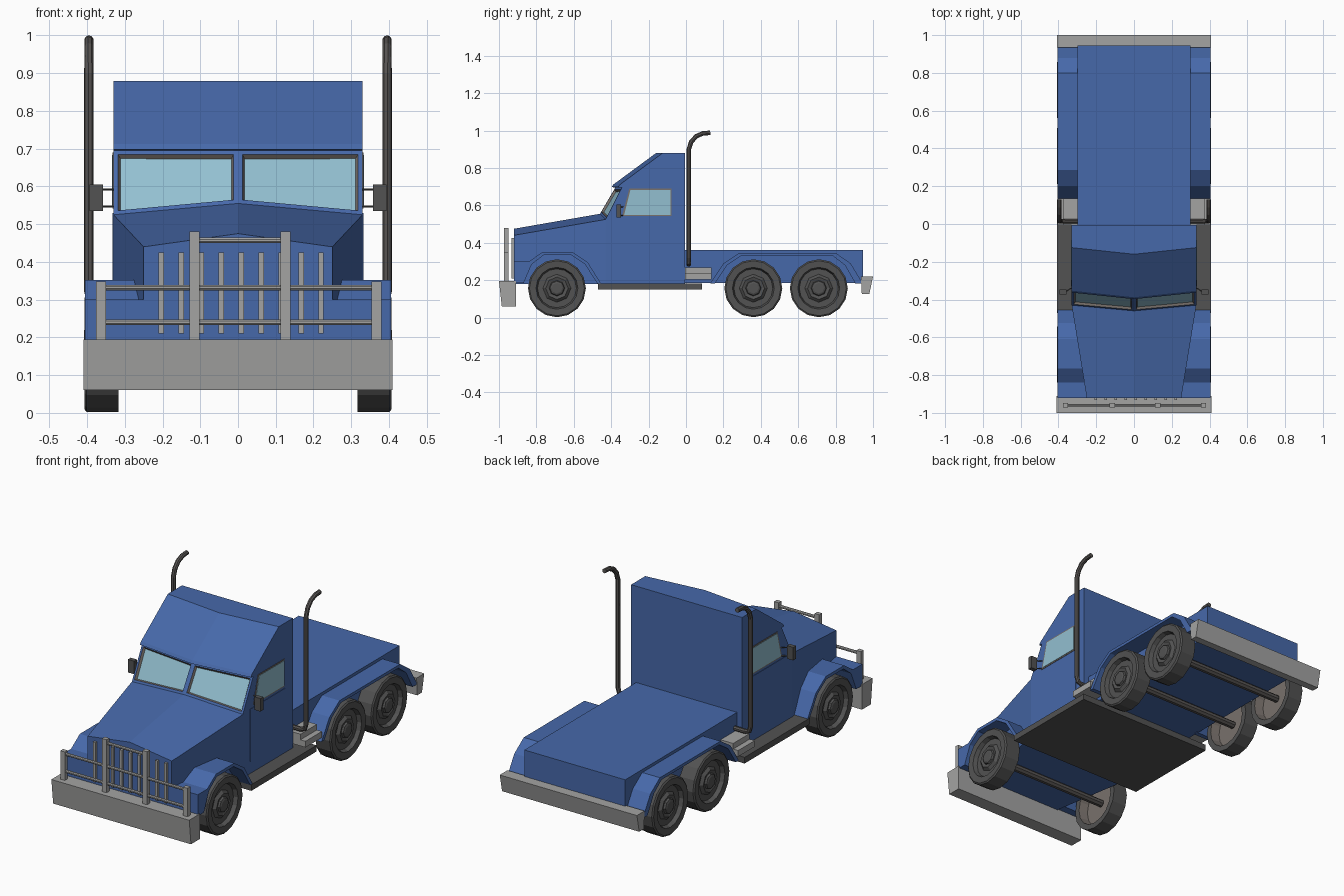
import bpy, bmesh, math
from mathutils import Vector

if "Cube" in bpy.data.objects:
    bpy.data.objects.remove(bpy.data.objects["Cube"])


def material(name, rgb):
    m = bpy.data.materials.new(name)
    m.diffuse_color = (*rgb, 1)
    m.use_nodes = True
    m.node_tree.nodes["Principled BSDF"].inputs["Base Color"].default_value = m.diffuse_color
    return m


BLUE = material("blue_paint", (0.062, 0.14, 0.40))
STEEL = material("light_steel", (0.37, 0.37, 0.365))
DARK = material("dark_rubber", (0.085, 0.085, 0.085))
PIPE = material("pipe_grey", (0.095, 0.088, 0.084))
TRIM = material("window_trim", (0.19, 0.165, 0.15))
GLASS = material("pale_glass", (0.29, 0.52, 0.63))


def finish(name, bm, *mats):
    bmesh.ops.recalc_face_normals(bm, faces=bm.faces)
    me = bpy.data.meshes.new(name)
    bm.to_mesh(me)
    bm.free()
    for m in mats:
        me.materials.append(m)
    ob = bpy.data.objects.new(name, me)
    bpy.context.collection.objects.link(ob)
    return ob


def prism(name, profile, x0, x1, mat):
    """Extrude a (y, z) outline along x."""
    bm = bmesh.new()
    a = [bm.verts.new((x0, y, z)) for y, z in profile]
    b = [bm.verts.new((x1, y, z)) for y, z in profile]
    bm.faces.new(a)
    bm.faces.new(b)
    for i in range(len(a)):
        j = (i + 1) % len(a)
        bm.faces.new((a[i], a[j], b[j], b[i]))
    return finish(name, bm, mat)


def box(name, x, y, z, mat):
    return prism(name, [(y[0], z[0]), (y[1], z[0]), (y[1], z[1]), (y[0], z[1])], x[0], x[1], mat)


def tube(name, pts, r, mat, sides=8):
    """Sweep a polygon section along a path."""
    bm = bmesh.new()
    pts = [Vector(p) for p in pts]
    rings = []
    side = None
    for i, p in enumerate(pts):
        t = (pts[min(i + 1, len(pts) - 1)] - pts[max(i - 1, 0)]).normalized()
        if side is None:
            side = t.orthogonal()
        side = (side - t * side.dot(t)).normalized()
        up = t.cross(side)
        rings.append([bm.verts.new(p + r * (side * math.cos(a) + up * math.sin(a)))
                      for a in (2 * math.pi * (k + .5) / sides for k in range(sides))])
    for a, b in zip(rings, rings[1:]):
        for k in range(sides):
            j = (k + 1) % sides
            bm.faces.new((a[k], a[j], b[j], b[k]))
    bm.faces.new(rings[0])
    bm.faces.new(rings[-1])
    return finish(name, bm, mat)


def lathe(name, profile, sides, centre, s, mat, inner=None, inner_from=99):
    """Spin (radius, offset) points round the x axis; close both ends."""
    bm = bmesh.new()
    rings = [[bm.verts.new((centre[0] + s * o, centre[1] + r * math.sin(a), centre[2] + r * math.cos(a)))
              for a in (2 * math.pi * k / sides for k in range(sides))] for r, o in profile]
    for i, (a, b) in enumerate(zip(rings, rings[1:])):
        for k in range(sides):
            j = (k + 1) % sides
            bm.faces.new((a[k], a[j], b[j], b[k])).material_index = int(i >= inner_from)
    bm.faces.new(rings[0])
    bm.faces.new(rings[-1]).material_index = int(inner is not None)
    return finish(name, bm, *([mat, inner] if inner else [mat]))


# Cab and hood: centre outline joined to the two side outlines
mid = [(0, -.92, .18), (0, -.92, .475), (0, -.46, .555), (0, -.378, .695), (0, -.398, .698),
       (0, -.388, .712), (0, -.16, .88), (0, -.005, .88), (0, -.005, .18), (0, -.43, .18)]
edge = [(.25, -.92, .18), (.25, -.92, .44), (.33, -.43, .525), (.33, -.343, .695), (.33, -.363, .698),
        (.33, -.353, .712), (.33, -.125, .88), (.33, -.005, .88), (.33, -.005, .18), (.33, -.43, .18)]
bm = bmesh.new()
vm = [bm.verts.new(p) for p in mid]
screens = []
for s in (-1, 1):
    ve = [bm.verts.new((s * x, y, z)) for x, y, z in edge]
    for i in range(10):
        j = (i + 1) % 10
        f = bm.faces.new((vm[i], vm[j], ve[j], ve[i]))
        if i == 2:
            screens.append(f)
    bm.faces.new((ve[0], ve[1], ve[2], ve[9]))
    bm.faces.new(ve[2:])
bmesh.ops.recalc_face_normals(bm, faces=bm.faces)
# Split windscreen, sunk into the cab with a trim edge
bmesh.ops.inset_individual(bm, faces=screens, thickness=.017)
rim = bmesh.ops.inset_individual(bm, faces=screens, thickness=.009, depth=-.012)
for f in rim["faces"]:
    f.material_index = 1
for f in screens:
    f.material_index = 2
finish("cab_and_hood", bm, BLUE, TRIM, GLASS)

# Rear bed, underside slab and bumpers
box("rear_bed", (-.30, .30), (-.005, .945), (.185, .362), BLUE)
box("floor_slab", (-.408, .408), (-.47, .085), (.15, .183), DARK)
prism("front_bumper", [(-1, .195), (-.985, .06), (-.91, .06), (-.91, .195)], -.41, .41, STEEL)
prism("rear_bumper", [(.935, .22), (.94, .125), (.98, .125), (1, .22)], -.408, .408, STEEL)

# Grille bars and bull bar
for i in range(9):
    x = -.203 + i * .0529
    box("grille_bar", (x - .007, x + .007), (-.932, -.915), (.21, .425), STEEL)
for x, top in ((-.363, .348), (-.115, .48), (.126, .48), (.367, .348)):
    box("guard_post", (x - .0135, x + .0135), (-.972, -.948), (.19, top), STEEL)
for x0, x1, z in ((-.363, .367, .24), (-.363, .367, .332), (-.115, .126, .457)):
    tube("guard_rail", [(x0, -.96, z), (x1, -.96, z)], .008, STEEL)

front_arch = [(-.92, .185), (-.92, .30), (-.84, .30), (-.765, .352), (-.61, .352), (-.525, .295), (-.455, .183),
              (-.475, .183), (-.54, .285), (-.615, .335), (-.76, .335), (-.825, .285), (-.868, .185)]
rear_arch = [(.13, .183), (.2, .29), (.285, .346), (.80, .346), (.88, .29), (.945, .183),
             (.905, .183), (.85, .28), (.785, .33), (.295, .33), (.22, .28), (.155, .183)]
window = [(-.342, .542), (-.303, .69), (-.077, .69), (-.077, .542)]
glass = [(-.331, .549), (-.297, .683), (-.084, .683), (-.084, .549)]
tyre = [(.104, .022), (.112, .044), (.147, .046), (.155, .040), (.155, -.045), (.125, -.045), (.118, .005)]
hub = [(.028, .044), (.038, .040), (.042, .030), (.060, .036), (.075, .022), (.075, .018)]

for s in (-1, 1):
    # Fenders
    prism("front_fender", front_arch, s * .25, s * .405, BLUE)
    prism("rear_fender", rear_arch, s * .29, s * .405, BLUE)
    # Doors and side windows
    box("door_panel", (s * .329, s * .332), (-.37, -.07), (.25, .53), BLUE)
    prism("side_window_trim", window, s * .328, s * .332, TRIM)
    prism("side_window_glass", glass, s * .328, s * .334, GLASS)
    # Mirrors on two arms
    box("mirror", (s * .358, s * .394), (-.372, -.348), (.535, .605), DARK)
    for z in (.547, .592):
        tube("mirror_arm", [(s * .325, -.335, z), (s * .365, -.36, z)], .003, DARK, 6)
    # Exhaust stacks and the step boxes below them
    tube("exhaust_stack", [(s * .30, .015, .285), (s * .365, .015, .285), (s * .387, .015, .293),
                           (s * .395, .015, .32), (s * .395, .015, .90), (s * .395, .028, .94),
                           (s * .395, .055, .97), (s * .395, .09, .985), (s * .395, .13, .988)], .0125, PIPE)
    box("step_box_lower", (s * .29, s * .405), (-.005, .135), (.205, .238), STEEL)
    box("step_box_upper", (s * .29, s * .375), (-.005, .135), (.235, .268), STEEL)
    # Wheels
    for y in (-.69, .36, .71):
        c = (s * .361, y, .157)
        lathe("wheel", tyre, 16, c, s, DARK, TRIM, 5)
        lathe("wheel_hub", hub, 8, c, s, DARK)

# Axles
for y in (-.69, .36, .71):
    tube("axle", [(-.36, y, .16), (.36, y, .16)], .02, PIPE)
